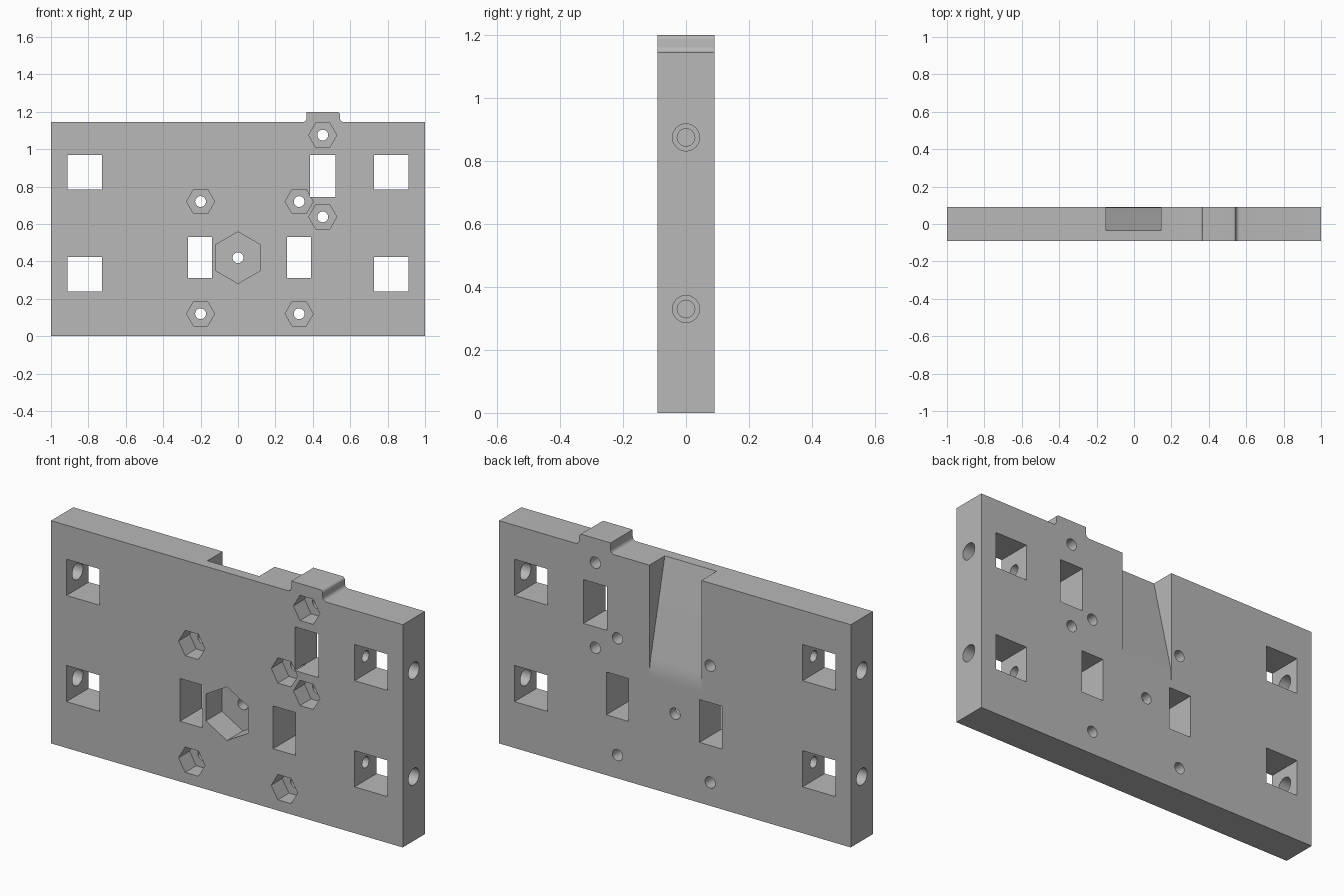
import bpy
import bmesh
from math import sin, cos, pi, radians
from mathutils import Vector

cube = bpy.data.objects.get("Cube")
if cube:
    bpy.data.objects.remove(cube, do_unlink=True)

grey = bpy.data.materials.new("plain grey")
grey.use_nodes = True
grey.diffuse_color = (0.48, 0.48, 0.48, 1)
grey.node_tree.nodes["Principled BSDF"].inputs["Base Color"].default_value = (0.48, 0.48, 0.48, 1)

HALF = 0.09   # half thickness
TOP = 1.145   # plate height


def prism(name, outline, start, end, axis="y"):
    """Extrude a closed outline of (across, z) points along x or y."""
    bm = bmesh.new()

    def place(a, z, depth):
        return Vector((a, depth, z)) if axis == "y" else Vector((depth, a, z))

    face = bm.faces.new([bm.verts.new(place(a, z, start)) for a, z in outline])
    ext = bmesh.ops.extrude_face_region(bm, geom=[face])
    shift = place(0, 0, end - start)
    bmesh.ops.translate(bm, vec=shift, verts=[v for v in ext["geom"] if isinstance(v, bmesh.types.BMVert)])
    bmesh.ops.recalc_face_normals(bm, faces=bm.faces)
    mesh = bpy.data.meshes.new(name)
    bm.to_mesh(mesh)
    bm.free()
    mesh.materials.append(grey)
    obj = bpy.data.objects.new(name, mesh)
    bpy.context.collection.objects.link(obj)
    return obj


def arc(cx, cz, r, a0, a1, n):
    """Points on an arc, angles in degrees."""
    angles = [radians(a0 + (a1 - a0) * i / n) for i in range(n + 1)]
    return [(cx + r * cos(a), cz + r * sin(a)) for a in angles]


def ring(cx, cz, r, sides, turn=0):
    return arc(cx, cz, r, turn, turn + 360, sides)[:-1]


def rect(x0, x1, z0, z1):
    return [(x0, z0), (x1, z0), (x1, z1), (x0, z1)]


# Plate outline with the filleted tab on its top edge
outline = [(-1, 0), (1, 0), (1, TOP)]
outline += arc(0.565, TOP + 0.02, 0.02, 270, 180, 6)
outline += arc(0.53, 1.185, 0.015, 0, 90, 5)
outline += [(0.366, 1.2)]
outline += arc(0.346, TOP + 0.02, 0.02, 0, -90, 6)
outline += [(-1, TOP)]
plate = prism("mounting_plate", outline, -HALF, HALF)
bpy.context.view_layer.objects.active = plate


def cut(cutter):
    mod = plate.modifiers.new("cut", "BOOLEAN")
    mod.operation = "DIFFERENCE"
    mod.solver = "EXACT"
    mod.object = cutter
    cutter.hide_render = True
    bpy.ops.object.modifier_apply(modifier=mod.name)
    bpy.data.objects.remove(cutter, do_unlink=True)


# Four square windows, with stepped screw bores from both ends
for side in (-1, 1):
    for z0, z1, bore in ((0.238, 0.424, 0.33), (0.784, 0.97, 0.875)):
        cut(prism("window", rect(side * 0.726, side * 0.912, z0, z1), -0.2, 0.2))
        cut(prism("bore", ring(0, bore, 0.043, 32), side * 0.82, side * 1.1, "x"))
        cut(prism("pilot", ring(0, bore, 0.028, 24), side * 0.55, side * 0.82, "x"))

# Three rectangular slots
for x0, x1, z0, z1 in ((-0.267, -0.14, 0.31, 0.53),
                       (0.263, 0.39, 0.31, 0.53),
                       (0.386, 0.52, 0.745, 0.97)):
    cut(prism("slot", rect(x0, x1, z0, z1), -0.2, 0.2))

# Tapered ramp in the back, easing out into the flat face
z_in, z_out, slope = 0.67, 0.57, 0.125 / 0.525
ramp = [(0.2, 1.3), (HALF - slope * (1.3 - 0.62), 1.3)]
for i in range(11):
    z = z_in + (z_out - z_in) * i / 10
    ramp.append((HALF - slope * (z - z_out) ** 2 / (2 * (z_in - z_out)), z))
ramp.append((0.2, z_out))
cut(prism("ramp", ramp, -0.15, 0.145, "x"))

# Nut pockets in the front with through holes
pockets = [(x, z, 0.075, 0.09, 0) for x in (-0.2, 0.327) for z in (0.12, 0.72)]
pockets += [(0.453, z, 0.075, 0.09, 0) for z in (0.638, 1.075)]
pockets += [(0, 0.42, 0.138, 0.13, pi / 6 * 180 / pi)]
for x, z, r, depth, turn in pockets:
    cut(prism("nut_pocket", ring(x, z, r, 6, turn), -0.2, depth - HALF))
    cut(prism("bolt_hole", ring(x, z, 0.029, 24), -0.2, 0.2))

# Smooth the bores and fillets, keep the edges sharp
plate.select_set(True)
bpy.ops.object.shade_smooth_by_angle(angle=radians(25))
